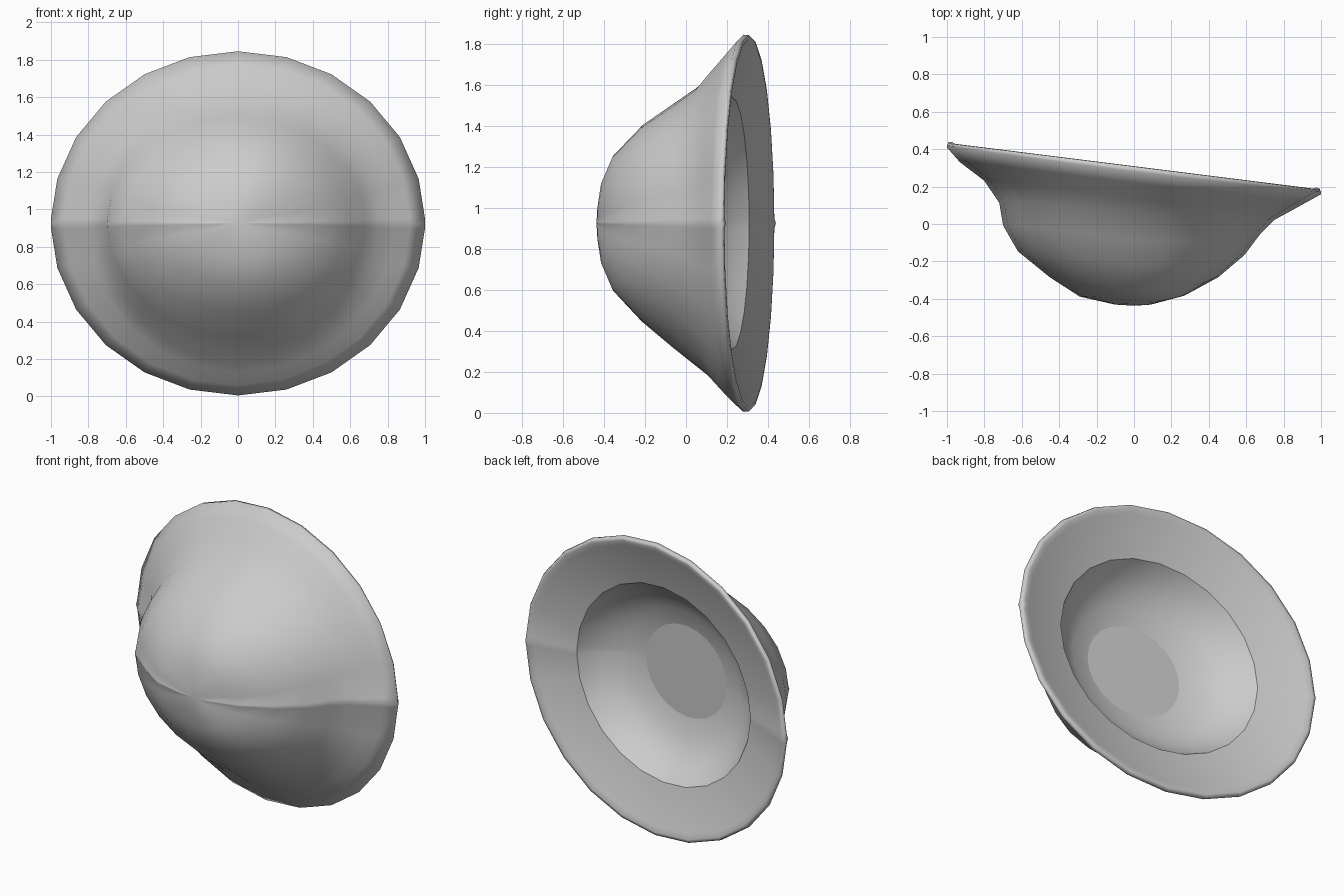
import bpy, bmesh
from math import cos, sin, pi

if "Cube" in bpy.data.objects:
    bpy.data.objects.remove(bpy.data.objects["Cube"])

SIDES = 24
CZ = 0.925

# Outer profiles as (radius, y) from rim to crown tip
RIGHT = [(1, .17), (.92, .125), (.84, .08), (.75, .03), (.68, -.04), (.59, -.16), (.45, -.28), (.27, -.38), (.09, -.43)]
LEFT = [(1, .42), (.93, .34), (.80, .24), (.72, .12), (.70, 0), (.62, -.14), (.45, -.28), (.29, -.385), (.10, -.43)]
UPPER = [(.92, .28), (.85, .22), (.76, .14), (.67, .065), (.57, -.08), (.48, -.21), (.33, -.355), (.20, -.41), (.08, -.43)]
LOWER = [(.92, .28), (.865, .22), (.80, .16), (.745, .11), (.61, -.06), (.48, -.215), (.33, -.355), (.20, -.41), (.08, -.43)]

# Inner profile as (radius, depth below the rim plane)
INNER = [(.992, .012), (.972, .014), (.94, 0), (.665, -.07), (.62, -.14), (.53, -.22), (.43, -.272), (.31, -.30)]
BROW = 3  # ring of the sharp edge between brim and bowl

# Columns round the hat, with narrow extra ones beside the two raised seams
RIDGE = .03
ANGLES = sorted([2 * pi * k / SIDES for k in range(SIDES)] + [RIDGE, pi - RIDGE, pi + RIDGE, 2 * pi - RIDGE])


def plane(x):
    """y of the tilted rim plane"""
    return .295 - .125 * x


def on_seam(a):
    return abs(sin(a)) < 1e-4


def outer_point(i, a):
    c, s = cos(a), sin(a)
    r1, y1 = (RIGHT if c > 0 else LEFT)[i]
    r2, y2 = (UPPER if s > 0 else LOWER)[i]
    x_side = r1 if c > 0 else -r1
    d = (y1 - plane(x_side)) * c * c + (y2 - plane(0)) * s * s
    if on_seam(a):
        d -= .011 * r1  # seam fades towards the crown tip
    x = r1 * c
    return (x, plane(x) + d, CZ + r2 * s)


def inner_point(i, a):
    r, d = INNER[i]
    if on_seam(a) and i < BROW:
        d += .007
    x = r * cos(a)
    return (x, plane(x) + d, CZ + .925 * r * sin(a))


# Hat shell: outer crown and brim, rolled rim, inner brim and bowl
bm = bmesh.new()
rings = [[bm.verts.new(outer_point(i, a)) for a in ANGLES] for i in reversed(range(len(RIGHT)))]
rings += [[bm.verts.new(inner_point(i, a)) for a in ANGLES] for i in range(len(INNER))]
count = len(ANGLES)
for p, q in zip(rings, rings[1:]):
    for k in range(count):
        n = (k + 1) % count
        bm.faces.new((p[k], p[n], q[n], q[k]))

# Crown tip as a small fan, bowl floor as a flat disc
tip = bm.verts.new((0, -.437, CZ))
for k in range(count):
    bm.faces.new((tip, rings[0][k], rings[0][(k + 1) % count]))
for f in bm.faces:
    f.smooth = True
bm.faces.new(rings[-1]).smooth = False

# Keep the edge between brim and bowl sharp
brow = rings[len(RIGHT) + BROW]
for k in range(count):
    bm.edges.get((brow[k], brow[(k + 1) % count])).smooth = False
bmesh.ops.recalc_face_normals(bm, faces=bm.faces)
mesh = bpy.data.meshes.new("hat_shell")
bm.to_mesh(mesh)
bm.free()
shell = bpy.data.objects.new("hat_shell", mesh)
bpy.context.collection.objects.link(shell)
